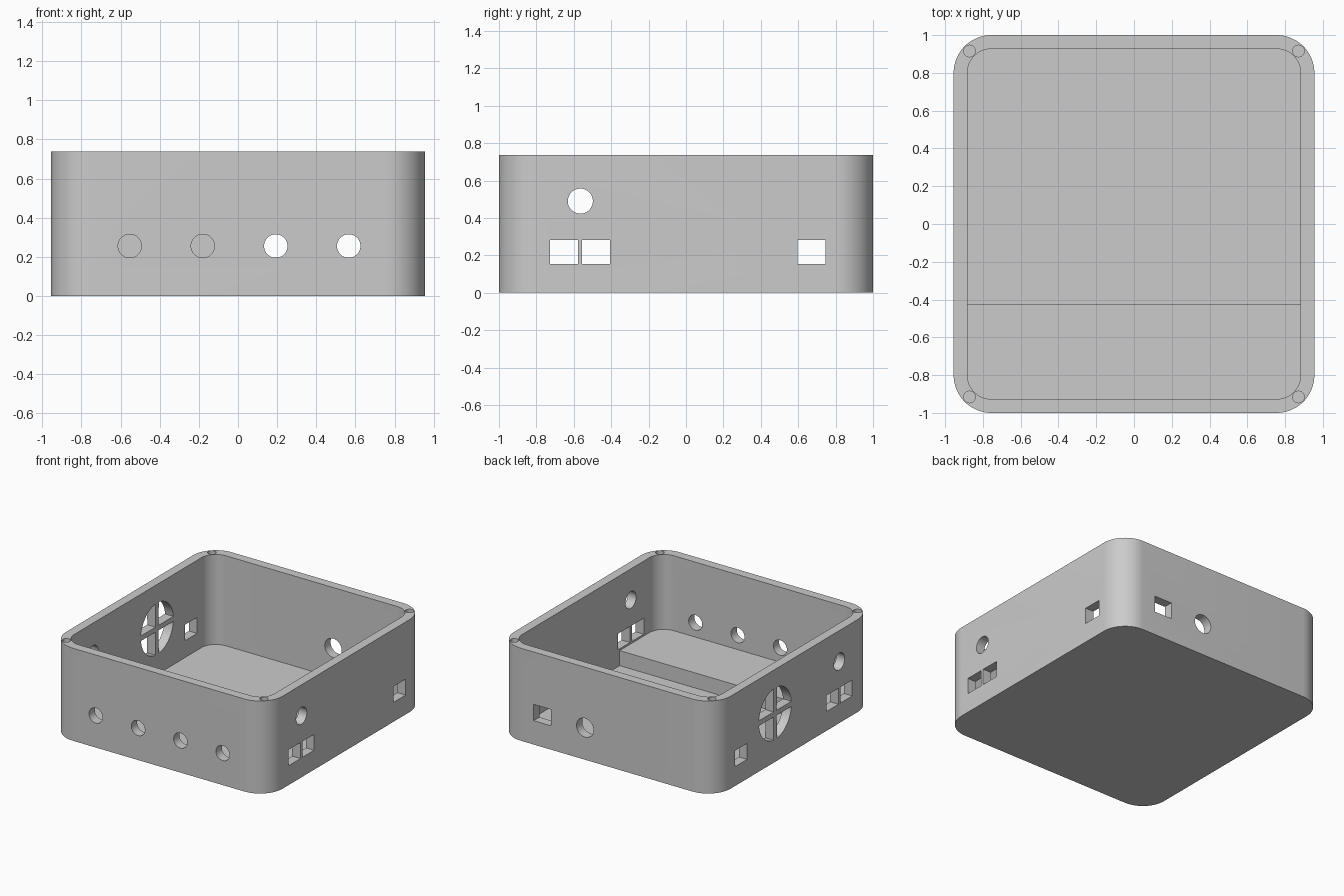
import bpy, bmesh
from math import sin, cos, pi, radians

cube = bpy.data.objects.get("Cube")
if cube:
    bpy.data.objects.remove(cube, do_unlink=True)

HALF_X, HALF_Y, HEIGHT = 0.955, 1.0, 0.737
WALL, FLOOR, CORNER = 0.073, 0.02, 0.2
SHELF_TOP, SHELF_EDGE = 0.14, -0.425

grey = bpy.data.materials.new("plain grey")
grey.use_nodes = True
grey.diffuse_color = (0.6, 0.6, 0.6, 1)
grey.node_tree.nodes["Principled BSDF"].inputs["Base Color"].default_value = (0.6, 0.6, 0.6, 1)


def arc(cx, cy, r, start, end, n):
    return [(cx + r * cos(start + (end - start) * i / n),
             cy + r * sin(start + (end - start) * i / n)) for i in range(n + 1)]


def circle(cx, cy, r, n=48):
    return arc(cx, cy, r, 0, 2 * pi, n)[:-1]


def rect(cx, cy, w, h):
    return [(cx + sx * w / 2, cy + sy * h / 2)
            for sx, sy in ((-1, -1), (1, -1), (1, 1), (-1, 1))]


def rounded(inset):
    """Box outline, moved inwards with concentric corners."""
    x, y = HALF_X - CORNER, HALF_Y - CORNER
    pts = []
    for k, (sx, sy) in enumerate(((1, 1), (-1, 1), (-1, -1), (1, -1))):
        pts += arc(sx * x, sy * y, CORNER - inset, k * pi / 2, (k + 1) * pi / 2, 16)
    return pts


def prism(bm, pts, axis, lo, hi):
    """Extrude a 2D outline along an axis."""
    place = {"x": lambda p, d: (d, p[0], p[1]),
             "y": lambda p, d: (p[0], d, p[1]),
             "z": lambda p, d: (p[0], p[1], d)}[axis]
    a = [bm.verts.new(place(p, lo)) for p in pts]
    b = [bm.verts.new(place(p, hi)) for p in pts]
    bm.faces.new(a)
    bm.faces.new(b[::-1])
    for i in range(len(pts)):
        j = (i + 1) % len(pts)
        bm.faces.new((a[i], b[i], b[j], a[j]))


def finish(bm, name):
    bmesh.ops.recalc_face_normals(bm, faces=bm.faces)
    mesh = bpy.data.meshes.new(name)
    bm.to_mesh(mesh)
    bm.free()
    mesh.materials.append(grey)
    obj = bpy.data.objects.new(name, mesh)
    bpy.context.collection.objects.link(obj)
    return obj


def activate(obj):
    bpy.ops.object.select_all(action="DESELECT")
    obj.select_set(True)
    bpy.context.view_layer.objects.active = obj


def cut(obj, cutter):
    cutter.hide_render = True
    mod = obj.modifiers.new("cut", "BOOLEAN")
    mod.operation, mod.solver, mod.object = "DIFFERENCE", "EXACT", cutter
    activate(obj)
    bpy.ops.object.modifier_apply(modifier=mod.name)
    bpy.data.objects.remove(cutter, do_unlink=True)


# Outer shell
bm = bmesh.new()
prism(bm, rounded(0), "z", 0, HEIGHT)
case = finish(bm, "case_shell")

# Open cavity
bm = bmesh.new()
prism(bm, rounded(WALL), "z", FLOOR, HEIGHT + 0.2)
cut(case, finish(bm, "cavity_cutter"))

bm = bmesh.new()
# Row of four round holes in the front
for i in range(4):
    prism(bm, circle(-0.553 + 0.373 * i, 0.255, 0.06), "y", -1.1, -0.85)
# Round and square holes in the back
prism(bm, circle(0.19, 0.255, 0.075), "y", 0.85, 1.1)
prism(bm, rect(0.565, 0.255, 0.155, 0.13), "y", 0.85, 1.1)
# Matching openings in both sides
prism(bm, circle(-0.565, 0.49, 0.067), "x", -1.1, 1.1)
for y in (-0.653, -0.48, 0.67):
    prism(bm, rect(y, 0.218, 0.15, 0.127), "x", -1.1, 1.1)
# Fan opening with a cross, right side only
BAR, FAN = 0.02, 0.205
for sy, sz in ((1, 1), (-1, 1), (-1, -1), (1, -1)):
    quarter = [(BAR, BAR)] + arc(0, 0, FAN, 0.1, pi / 2 - 0.1, 16)
    prism(bm, [(0.242 + sy * y, 0.384 + sz * z) for y, z in quarter], "x", -1.1, -0.8)
# Screw holes in the corners of the rim
reach = (CORNER - WALL / 2) * cos(pi / 4)
for sx in (-1, 1):
    for sy in (-1, 1):
        centre = (sx * (HALF_X - CORNER + reach), sy * (HALF_Y - CORNER + reach))
        prism(bm, circle(*centre, 0.031, 24), "z", HEIGHT - 0.15, HEIGHT + 0.1)
cut(case, finish(bm, "openings_cutter"))

# Raised shelf along the front of the floor, let into the walls
bm = bmesh.new()
prism(bm, rounded(WALL - 0.01), "z", FLOOR - 0.01, SHELF_TOP)
geom = bm.verts[:] + bm.edges[:] + bm.faces[:]
bmesh.ops.bisect_plane(bm, geom=geom, plane_co=(0, SHELF_EDGE, 0),
                       plane_no=(0, 1, 0), clear_outer=True)
bmesh.ops.holes_fill(bm, edges=[e for e in bm.edges if e.is_boundary])
shelf = finish(bm, "front_shelf")

for obj in (case, shelf):
    activate(obj)
    bpy.ops.object.shade_smooth_by_angle(angle=radians(30))
